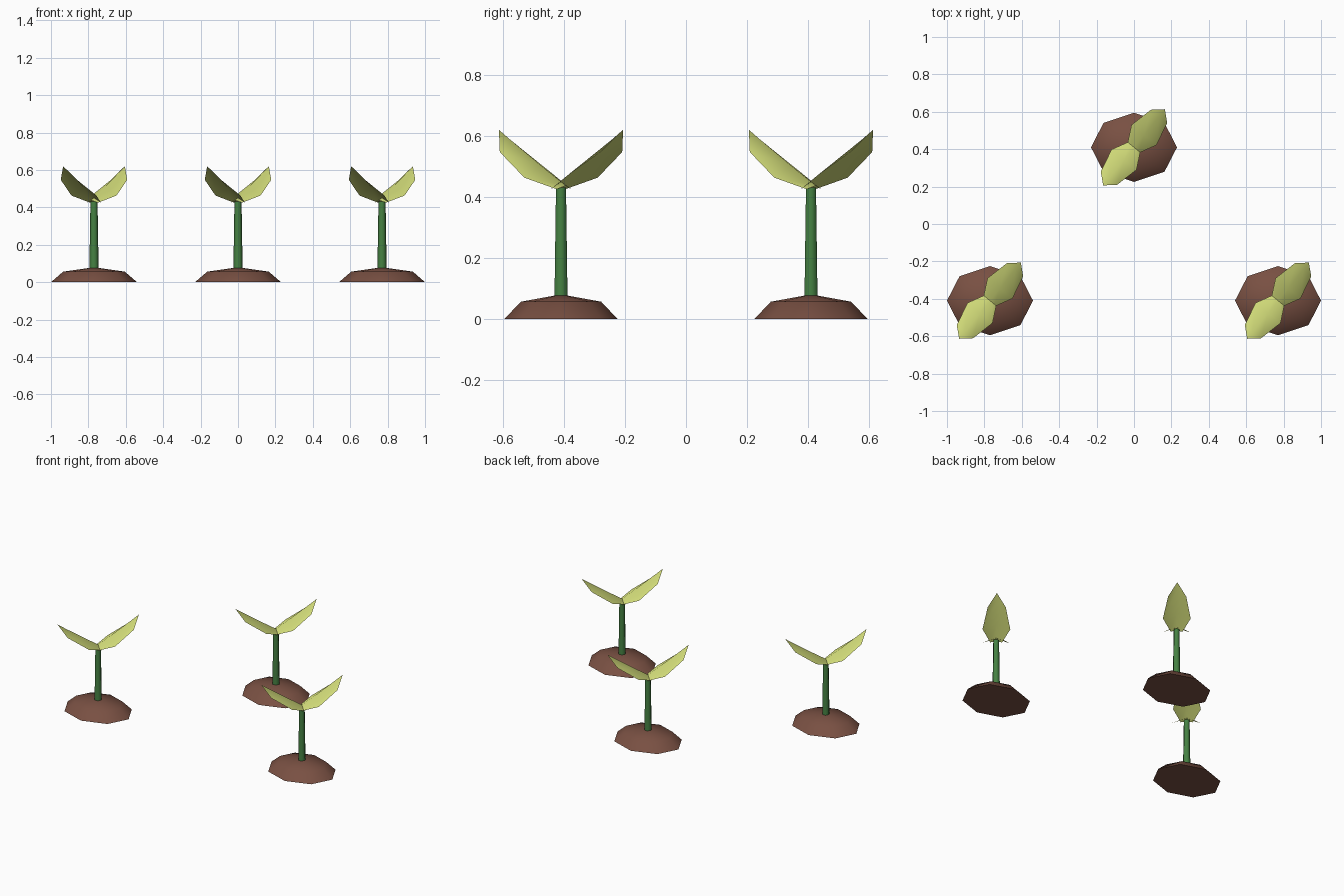
import bpy, math
from mathutils import Vector

if "Cube" in bpy.data.objects:
    bpy.data.objects.remove(bpy.data.objects["Cube"])


def material(name, rgb):
    m = bpy.data.materials.new(name)
    m.diffuse_color = (*rgb, 1)
    m.use_nodes = True
    m.node_tree.nodes["Principled BSDF"].inputs["Base Color"].default_value = m.diffuse_color
    return m


SOIL = material("brown soil", (0.19, 0.08, 0.055))
STEM = material("stem green", (0.06, 0.22, 0.055))
LEAF = material("pale leaf green", (0.64, 0.71, 0.19))


def make(name, verts, faces, mat, loc, angle):
    me = bpy.data.meshes.new(name)
    me.from_pydata(verts, [], faces)
    me.materials.append(mat)
    ob = bpy.data.objects.new(name, me)
    ob.location = loc
    bpy.context.collection.objects.link(ob)
    bpy.ops.object.select_all(action='DESELECT')
    ob.select_set(True)
    bpy.context.view_layer.objects.active = ob
    bpy.ops.object.shade_smooth_by_angle(angle=math.radians(angle))
    return ob


def rings(name, profile, sides, mat, loc, apex=None):
    """Loft of (rx, ry, z) rings, capped below and closed by a point or cap above."""
    verts = [(rx * math.cos(math.tau * i / sides), ry * math.sin(math.tau * i / sides), z)
             for rx, ry, z in profile for i in range(sides)]
    faces = [tuple(reversed(range(sides)))]
    for r in range(len(profile) - 1):
        a, b = r * sides, (r + 1) * sides
        faces += [(a + i, a + (i + 1) % sides, b + (i + 1) % sides, b + i) for i in range(sides)]
    last = (len(profile) - 1) * sides
    if apex is None:
        faces.append(tuple(range(last, last + sides)))
    else:
        verts.append((0, 0, apex))
        faces += [(last + i, last + (i + 1) % sides, len(verts) - 1) for i in range(sides)]
    return make(name, verts, faces, mat, loc, 60)


# Leaf rows: margin distance, half width, margin height, midrib distance, midrib height
LEAF_ROWS = [(-0.012, 0.037, 0.425, -0.02, 0.437),
             (0.085, 0.086, 0.463, 0.085, 0.503),
             (0.213, 0.056, 0.547, 0.215, 0.588)]


def leaf(name, loc, turn):
    """Arched blade with a raised midrib, pointing outward along the turn angle."""
    u = Vector((math.cos(turn), math.sin(turn), 0))
    v = Vector((-u.y, u.x, 0))
    up = Vector((0, 0, 1))
    verts = []
    for mu, half, mz, ku, kz in LEAF_ROWS:
        verts += [u * mu - v * half + up * mz, u * ku + up * kz, u * mu + v * half + up * mz]
    verts.append(u * 0.262 + up * 0.62)
    faces = []
    for r in (0, 3):
        faces += [(r, r + 3, r + 4, r + 1), (r + 1, r + 4, r + 5, r + 2)]
    faces += [(6, 9, 7), (7, 9, 8)]
    return make(name, verts, faces, LEAF, loc, 80)


# Three identical sprouts
for n, (x, y) in enumerate([(-0.77, -0.41), (0, 0.41), (0.77, -0.41)], 1):
    loc = (x, y, 0)
    rings(f"soil_mound_{n}", [(0.23, 0.185, 0), (0.165, 0.132, 0.056)], 8, SOIL, loc, 0.08)
    rings(f"stem_{n}", [(0.025, 0.025, 0.05), (0.019, 0.019, 0.43)], 6, STEM, loc)
    for k in range(2):
        leaf(f"leaf_{n}_{k + 1}", loc, math.radians(51 + 180 * k))
